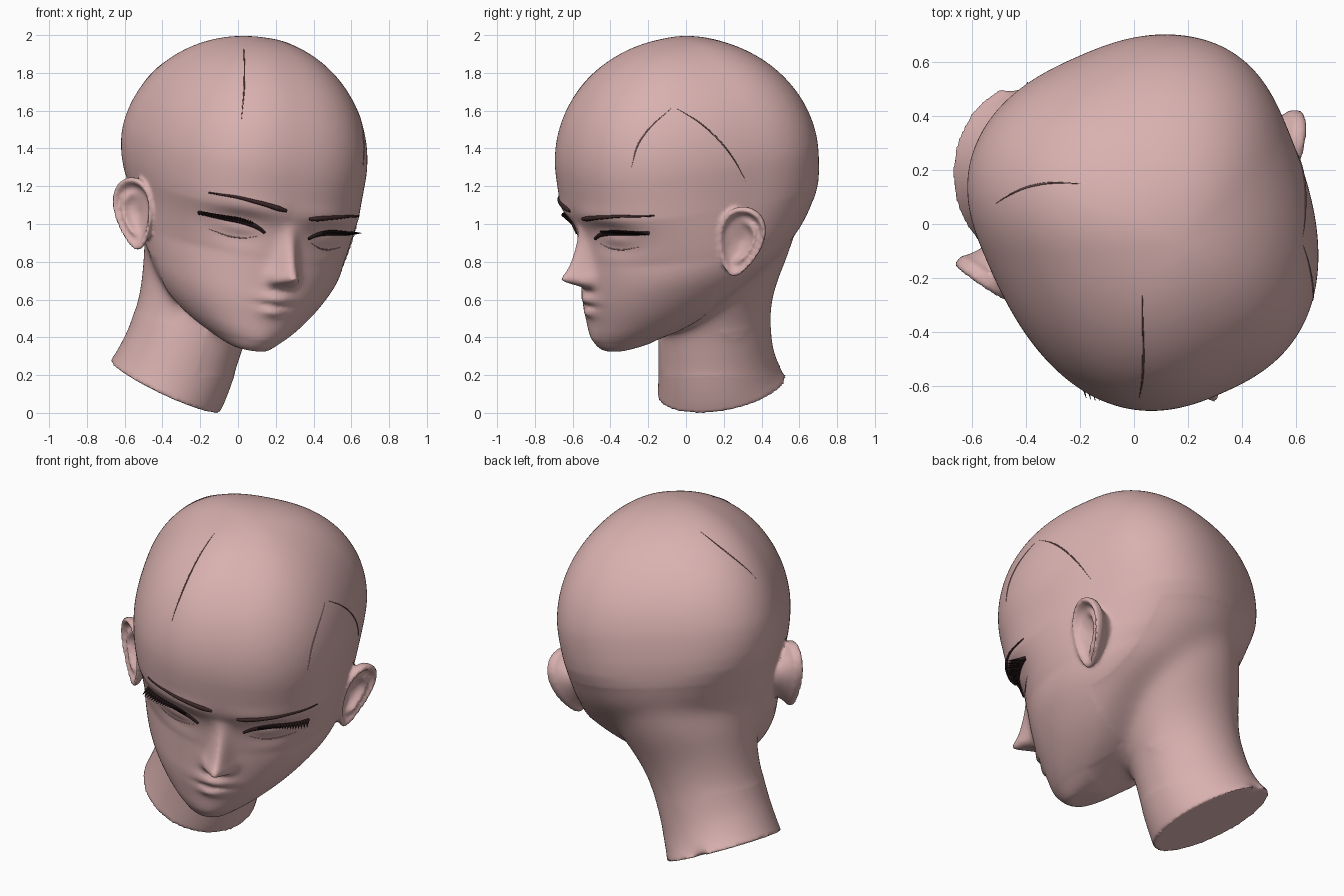
import bpy, bmesh, math
from math import sin, cos, pi, exp
from mathutils import Vector
from mathutils.bvhtree import BVHTree

if "Cube" in bpy.data.objects:
    bpy.data.objects.remove(bpy.data.objects["Cube"], do_unlink=True)

# Turned and tilted head frame: side, forward and up axes around the ear midpoint
ORIGIN = Vector((0.01, 0.04, 0.98))
SIDE = Vector((0.907, 0.403, -0.121)).normalized()
FORWARD = Vector((0.381, -0.909, -0.173)).normalized()
UP = SIDE.cross(-FORWARD).normalized()


def place(u, f, w):
    return ORIGIN + SIDE * u + FORWARD * f + UP * w


def clamp(x):
    return max(0.0, min(1.0, x))


def material(name, rgb):
    m = bpy.data.materials.new(name)
    m.use_nodes = True
    m.diffuse_color = (*rgb, 1)
    m.node_tree.nodes["Principled BSDF"].inputs["Base Color"].default_value = (*rgb, 1)
    return m


skin = material("rosy skin", (0.69, 0.44, 0.43))
lash_hair = material("dark lash brown", (0.022, 0.010, 0.011))
brow_hair = material("brow brown", (0.045, 0.020, 0.021))
seam = material("dull mauve seam", (0.20, 0.10, 0.10))
faded = material("faded mauve", (0.40, 0.24, 0.24))


def linear(rows, x):
    for lo, hi in zip(rows, rows[1:]):
        if x <= hi[0]:
            break
    t = clamp((x - lo[0]) / (hi[0] - lo[0]))
    return [p + (q - p) * t for p, q in zip(lo[1:], hi[1:])]


def blend(rows, x, spread):
    """Rounded interpolation of a table keyed by its first column."""
    s = max(0.0, min(spread, x - rows[0][0], rows[-1][0] - x))
    samples = [linear(rows, x + s * k / 4) for k in range(-4, 5)]
    return [sum(col) / len(samples) for col in zip(*samples)]


def loft(bm, rings):
    """Skin a stack of rings and cap both ends."""
    loops = [[bm.verts.new(p) for p in ring] for ring in rings]
    n = len(loops[0])
    for a, b in zip(loops, loops[1:]):
        for i in range(n):
            j = (i + 1) % n
            bm.faces.new((a[i], a[j], b[j], b[i]))
    bm.faces.new(loops[0][::-1])
    bm.faces.new(loops[-1])


# Skull and jaw sections: height, front, back, half width, widest point, sideways lean
FACE = [(-.575, .56, .4, .08, .5, -.035), (-.555, .6, .28, .14, .42, -.035),
        (-.5, .635, .1, .235, .3, -.03), (-.42, .64, 0, .347, .19, -.02),
        (-.3, .65, -.17, .453, .1, -.005), (-.17, .64, -.43, .52, .05, .016),
        (-.05, .63, -.57, .548, 0, .016), (.09, .64, -.64, .57, -.05, .006),
        (.2, .67, -.668, .592, -.12, -.01), (.29, .676, -.678, .606, -.155, -.018),
        (.37, .676, -.68, .612, -.17, -.02), (1.2, .676, -.68, .612, -.17, -.02)]
CROWN = 0.37

# Soft bumps: side, height, side spread, height spread, amount
BUMPS = [(.27, .075, .13, .075, -.06),   # eye socket
         (.27, .07, .1, .045, .045),     # eyelid
         (.22, .19, .2, .05, .012),      # brow ridge
         (0, -.145, .055, .04, .02),     # nose tip
         (.06, -.17, .03, .03, .03),     # nostril wing
         (0, -.27, .085, .03, .03),      # upper lip
         (0, -.345, .065, .026, .024),   # lower lip
         (0, -.308, .095, .01, -.013),   # mouth line
         (0, -.5, .08, .05, .006)]       # chin


def relief(u, w):
    m = abs(u)
    d = sum(h * exp(-((m - a) / s) ** 2 - ((w - b) / r) ** 2) for a, b, s, r, h in BUMPS)
    t = clamp((.14 - w) / .28)
    drop = clamp((w + .235) / .11)
    nose = .145 * t ** 1.2 * drop * drop * (3 - 2 * drop)
    return d + nose * exp(-(u / (.04 + .022 * t)) ** 2)


def head_ring(w, scale, columns=320):
    front, back, width, mid, lean = blend(FACE, w, .055)
    front, back, width, mid = (v * scale for v in (front, back, width, mid))
    power = 2 / (2 + .5 * clamp(w / .25 + .3))
    ring = []
    for i in range(columns):
        t = 2 * pi * i / columns
        s, c = sin(t), cos(t)
        u = width * math.copysign(abs(s) ** power, s)
        reach = front - mid if c > 0 else mid - back
        f = mid + reach * math.copysign(abs(c) ** power, c)
        if c > 0 and w < .4:
            f += relief(u, w) * clamp(c * 4)
        ring.append(place(u + lean, f, w))
    return ring


bm = bmesh.new()
base = FACE[0][0]
rings = [head_ring(base + (CROWN - base) * i / 150, 1) for i in range(150)]
for i in range(70):
    a = i / 70 * pi / 2
    rings.append(head_ring(CROWN + .648 * sin(a), cos(a)))
loft(bm, rings)

# Leaning neck: step, centre x y z, radii, slopes of each section
NECK = [(0, -.385, .19, .14, .29, .34, -.46, .15), (1, -.335, .165, .23, .285, .31, -.45, .12),
        (2, -.27, .15, .4, .28, .298, -.4, .08), (3, -.205, .155, .62, .3, .295, -.3, .05),
        (4, -.1, .165, .85, .4, .39, -.15, 0), (5, -.04, .1, 1.05, .44, .5, 0, 0)]
rings = []
for k in range(51):
    x, y, z, rx, ry, sx, sy = blend(NECK, k / 10, .6)
    ring = []
    for i in range(96):
        dx, dy = rx * cos(2 * pi * i / 96), ry * sin(2 * pi * i / 96)
        ring.append((x + dx, y + dy, z + sx * dx + sy * dy))
    rings.append(ring)
loft(bm, rings)


# Ears: dished egg shapes with a raised rim, flared outward at the back
def ear(side):
    flare, lean = math.radians(32), math.radians(20)
    out = SIDE * side * cos(flare) + FORWARD * sin(flare)
    rear = SIDE * side * sin(flare) - FORWARD * cos(flare)
    tall = UP * cos(lean) + rear * sin(lean)
    wide = rear * cos(lean) - UP * sin(lean)
    centre = place(side * .615, 0, 0)
    layers = [(k / 24, None) for k in range(1, 25)]
    layers += [(.97, -.02), (.85, -.035), (.65, -.08), (.5, -.14), (.2, -.16)]
    rings = []
    for r, depth in layers:
        ring = []
        for i in range(64):
            t = 2 * pi * i / 64
            h = depth
            if h is None:
                fold = .032 * exp(-((r - .55) / .12) ** 2) * clamp(.4 + cos(t))
                h = .038 * exp(-((r - .9) / .12) ** 2) * (.7 + .3 * sin(t)) + fold - .045 * (1 - r)
            across = .118 * cos(t) * (1 + .32 * sin(t))
            ring.append(centre + wide * across * r + tall * .195 * sin(t) * r + out * h)
        rings.append(ring)
    loft(bm, rings)


for side in (-1, 1):
    ear(side)

bmesh.ops.recalc_face_normals(bm, faces=bm.faces)
mesh = bpy.data.meshes.new("head")
bm.to_mesh(mesh)
bm.free()
head = bpy.data.objects.new("head", mesh)
bpy.context.collection.objects.link(head)

# Fuse head, neck and ears into one skin
fuse = head.modifiers.new("fuse", "REMESH")
fuse.mode = "VOXEL"
fuse.voxel_size = 0.011
soften = head.modifiers.new("soften", "SMOOTH")
soften.factor = 0.5
soften.iterations = 4
graph = bpy.context.evaluated_depsgraph_get()
fused = bpy.data.meshes.new_from_object(head.evaluated_get(graph))
head.modifiers.clear()
head.data = fused

# Melt the nape, throat and jaw corners into the neck
bm = bmesh.new()
bm.from_mesh(fused)
melt = []
for v in bm.verts:
    d = v.co - ORIGIN
    u, f, w = abs(d.dot(SIDE)), d.dot(FORWARD), d.dot(UP)
    nape = f < .12 and u < .49 and -.55 < w < .1 and v.co.z > .4
    throat = f < .36 and u < .17 and w < -.35 and v.co.z > .2
    if nape or throat:
        melt.append(v)
for _ in range(100):
    bmesh.ops.smooth_vert(bm, verts=melt, factor=.5, use_axis_x=True, use_axis_y=True, use_axis_z=True)
bm.to_mesh(fused)
bm.free()

fused.materials.clear()
fused.materials.append(skin)
bpy.context.view_layer.objects.active = head
head.select_set(True)
bpy.ops.object.shade_smooth_by_angle(angle=math.radians(50))
tree = BVHTree.FromPolygons([v.co for v in fused.vertices], [p.vertices[:] for p in fused.polygons])


def on_face(u, w):
    hit = tree.ray_cast(place(u, 1.4, w), -FORWARD)[0]
    return hit or place(u, .4, w)


def strands(name, paths, thickness, mat):
    """Tapered round strands; every path is a list of (point, radius)."""
    data = bpy.data.curves.new(name, "CURVE")
    data.dimensions = "3D"
    data.bevel_depth = thickness
    data.bevel_resolution = 2
    data.use_fill_caps = True
    for path in paths:
        line = data.splines.new("POLY")
        line.points.add(len(path) - 1)
        for p, (co, radius) in zip(line.points, path):
            p.co = (*co, 1)
            p.radius = radius
    data.materials.append(mat)
    bpy.context.collection.objects.link(bpy.data.objects.new(name, data))


# Brows, lashes and lower lids, mirrored
BROW = [(.07, .19), (.2, .21), (.34, .222), (.46, .212)]
LASH = [(.125, .065), (.17, .093), (.26, .11), (.36, .108), (.44, .104)]
LID = [(.15, .045), (.21, .018), (.29, .01), (.39, .03)]


def trace(line, side, taper, shift=0, drop=0, steps=24):
    path = []
    for k in range(steps + 1):
        t = k / steps
        u = line[0][0] + (line[-1][0] - line[0][0]) * t
        path.append((on_face(side * u + shift, blend(line, u, .03)[0] - drop), taper(t)))
    return path


for side, label in ((-1, "right"), (1, "left")):
    brow = trace(BROW, side, lambda t: min(1, .5 + 4 * t) * (1 - .75 * t), .02, side * .014)
    strands(label + "_brow", [brow], .016, brow_hair)
    rim = trace(LASH, side, lambda t: .5 + .5 * sin(pi * t))
    spikes = []
    for k, (co, _) in enumerate(rim[6:]):
        grow = k / 18
        tip = FORWARD * (.03 + .07 * grow) + SIDE * side * (.005 + .012 * grow) + UP * .02
        spikes.append([(co, .7), (co + tip, .05)])
    strands(label + "_lashes", [rim] + spikes, .016, lash_hair)
    strands(label + "_lower_lid", [trace(LID, side, lambda t: sin(pi * t) + .1)], .003, faded)


# Thin scalp seams laid on the surface, fading at both ends
def scalp_seam(name, points, mat):
    rows = [(i, *p) for i, p in enumerate(points)]
    last = len(points) - 1
    path = []
    for k in range(31):
        t = k / 30
        p = Vector(blend(rows, t * last, .5))
        path.append((tree.find_nearest(p)[0], .2 + .8 * sin(pi * t)))
    strands(name, [path], .004, mat)


scalp_seam("front_seam", [(.02, -.64, 1.55), (.04, -.53, 1.75), (.03, -.27, 1.95)], seam)
scalp_seam("left_seam", [(.58, -.05, 1.59), (.63, .1, 1.52), (.66, .25, 1.38), (.6, .33, 1.22)], seam)
scalp_seam("left_temple_seam", [(.63, -.28, 1.3), (.62, -.24, 1.45), (.58, -.08, 1.59)], faded)
scalp_seam("right_seam", [(-.48, .08, 1.7), (-.35, .15, 1.85), (-.2, .15, 1.95)], seam)
